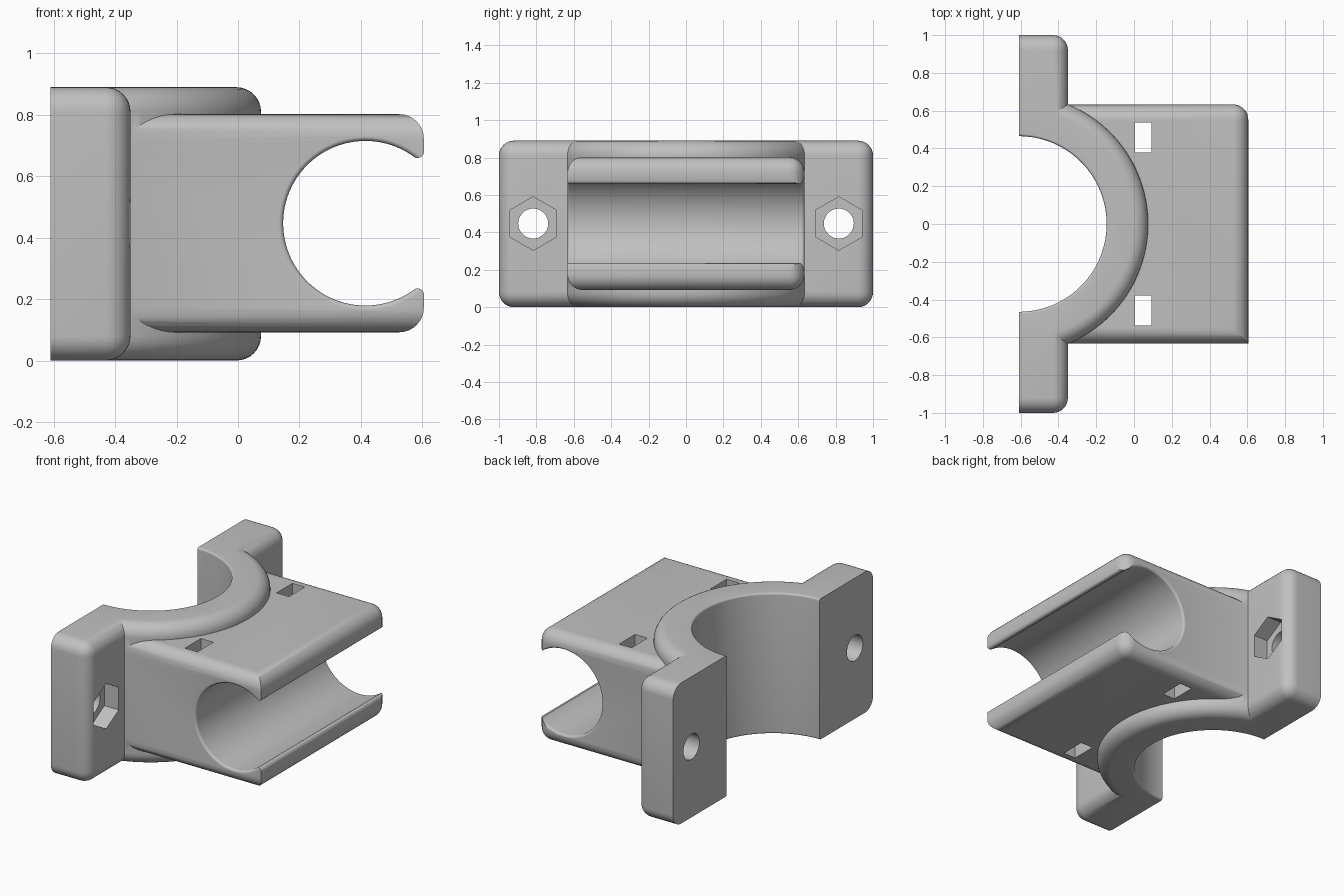
import bpy, bmesh
from math import sin, cos, pi
from mathutils import Matrix, Vector

if "Cube" in bpy.data.objects:
    bpy.data.objects.remove(bpy.data.objects["Cube"])

HEIGHT, MID = 0.89, 0.447
BACK, FLANGE_FRONT = -0.61, -0.35
FILLET = 0.08

grey = bpy.data.materials.new("plain grey")
grey.use_nodes = True
grey.diffuse_color = (0.53, 0.53, 0.53, 1)
grey.node_tree.nodes["Principled BSDF"].inputs["Base Color"].default_value = grey.diffuse_color


def finish(name, bm):
    bmesh.ops.recalc_face_normals(bm, faces=bm.faces)
    mesh = bpy.data.meshes.new(name)
    bm.to_mesh(mesh)
    bm.free()
    mesh.materials.append(grey)
    obj = bpy.data.objects.new(name, mesh)
    bpy.context.collection.objects.link(obj)
    return obj


def box(name, low, high, rounded=None):
    """Box from corner to corner; edges whose midpoint passes the rule are filleted."""
    low, high = Vector(low), Vector(high)
    bm = bmesh.new()
    bmesh.ops.create_cube(bm, size=1)
    if rounded:
        picked = [e for e in bm.edges
                  if rounded(*((e.verts[0].co + e.verts[1].co)))]
    size = high - low
    for v in bm.verts:
        v.co = Vector(v.co[i] * size[i] for i in range(3)) + (low + high) / 2
    if rounded:
        bmesh.ops.bevel(bm, geom=picked, offset=FILLET, segments=8,
                        profile=0.5, affect='EDGES', clamp_overlap=True)
    return finish(name, bm)


def revolve(name, profile, centre, turn=None, sides=96):
    """Solid of revolution from (radius, height) points."""
    bm = bmesh.new()
    rings = [[bm.verts.new((r * cos(2 * pi * k / sides), r * sin(2 * pi * k / sides), h))
              for k in range(sides)] for r, h in profile]
    for a, b in zip(rings, rings[1:]):
        for k in range(sides):
            n = (k + 1) % sides
            bm.faces.new((a[k], a[n], b[n], b[k]))
    bm.faces.new(rings[0][::-1])
    bm.faces.new(rings[-1])
    matrix = Matrix.Translation(centre)
    if turn:
        matrix = matrix @ Matrix.Rotation(pi / 2, 4, turn)
    bm.transform(matrix)
    return finish(name, bm)


def edge_profile(radius, half, fillet, outward):
    """Rim rounded inward for a disc, or flared outward for a bore cutter."""
    steps = 8
    upper = []
    for i in range(steps + 1):
        a = i / steps * pi / 2
        upper.append((radius + outward * fillet * (1 - sin(a)),
                      half - fillet * (1 - cos(a))))
    if outward > 0:
        upper.insert(0, (radius + fillet, half + 0.1))
    return upper + [(r, -h) for r, h in reversed(upper)]


def prism(name, outline, y_low, y_high):
    """Extrude an (x, z) outline along y."""
    bm = bmesh.new()
    face = bm.faces.new([bm.verts.new((x, y_low, z)) for x, z in outline])
    out = bmesh.ops.extrude_face_region(bm, geom=[face])
    moved = [g for g in out["geom"] if isinstance(g, bmesh.types.BMVert)]
    bmesh.ops.translate(bm, verts=moved, vec=(0, y_high - y_low, 0))
    return finish(name, bm)


def combine(target, tool, operation):
    mod = target.modifiers.new(tool.name, 'BOOLEAN')
    mod.object, mod.operation, mod.solver = tool, operation, 'EXACT'
    bpy.ops.object.select_all(action='DESELECT')
    bpy.context.view_layer.objects.active = target
    target.select_set(True)
    bpy.ops.object.modifier_apply(modifier=mod.name)
    bpy.data.objects.remove(tool)


# Mounting flange: every edge rounded except those on the flat back
bracket = box("clamp_bracket", (-1, -1, 0), (FLANGE_FRONT, 1, HEIGHT),
              lambda x, y, z: x > -0.5)

# Half-round collar
combine(bracket, revolve("collar", edge_profile(0.685, HEIGHT / 2, FILLET, -1),
                         (BACK, 0, HEIGHT / 2), sides=128), 'UNION')

# Clip block: long edges, tip edges and one upright tip edge rounded
combine(bracket, box("clip_block", (-0.5, -0.633, 0.092), (0.605, 0.633, 0.802),
                     lambda x, y, z: x > -0.5 and (abs(z) > 0.5 or y > 0.5)), 'UNION')

# Collar bore
combine(bracket, revolve("collar_bore", edge_profile(0.465, HEIGHT / 2, 0.012, 1),
                         (BACK, 0, HEIGHT / 2), sides=128), 'DIFFERENCE')

# Clip bore and its open mouth with softened lips
combine(bracket, revolve("clip_bore", edge_profile(0.268, 0.633, 0.015, 1),
                         (0.415, 0, MID), 'X'), 'DIFFERENCE')
lip = [(0.45, 0.212), (0.583, 0.212), (0.594, 0.214), (0.602, 0.221), (0.608, 0.235), (0.8, 0.235)]
outline = [(x, MID + z) for x, z in lip] + [(x, MID - z) for x, z in reversed(lip)]
combine(bracket, prism("clip_mouth", outline, -0.8, 0.8), 'DIFFERENCE')

# Flat back
combine(bracket, box("back_trim", (-2, -2, -1), (BACK, 2, 2)), 'DIFFERENCE')

# Tie slots, bolt holes and hexagonal nut pockets on both sides
for side in (-1, 1):
    ys = sorted((side * 0.378, side * 0.537))
    combine(bracket, box("tie_slot", (0.005, ys[0], -0.5), (0.092, ys[1], 1.5)), 'DIFFERENCE')
    centre = (-0.45, side * 0.817, MID)
    combine(bracket, revolve("bolt_hole", [(0.08, -0.5), (0.08, 0.5)],
                             centre, 'Y', 48), 'DIFFERENCE')
    combine(bracket, revolve("nut_pocket", [(0.143, 0), (0.143, 0.3)],
                             centre, 'Y', 6), 'DIFFERENCE')

bpy.ops.object.select_all(action='DESELECT')
bracket.select_set(True)
bpy.context.view_layer.objects.active = bracket
bpy.ops.object.shade_smooth_by_angle(angle=pi / 6)
